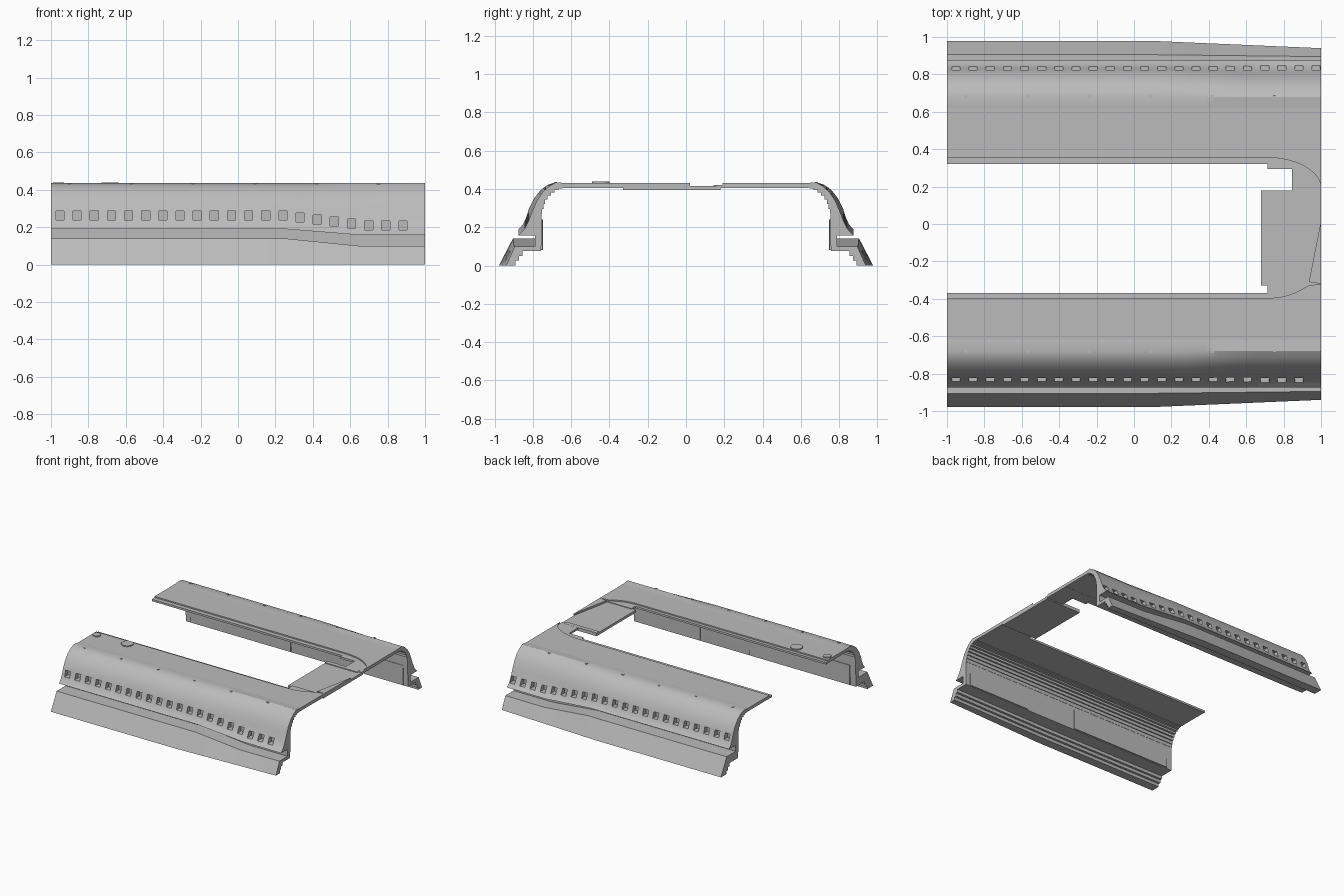
import bpy, bmesh, math

cube = bpy.data.objects.get("Cube")
if cube:
    bpy.data.objects.remove(cube, do_unlink=True)

grey = bpy.data.materials.new("plain grey")
grey.use_nodes = True
grey.diffuse_color = (0.5, 0.5, 0.5, 1)
grey.node_tree.nodes["Principled BSDF"].inputs["Base Color"].default_value = (0.5, 0.5, 0.5, 1)


def finish(name, bm):
    bmesh.ops.recalc_face_normals(bm, faces=bm.faces)
    mesh = bpy.data.meshes.new(name)
    bm.to_mesh(mesh)
    bm.free()
    mesh.materials.append(grey)
    obj = bpy.data.objects.new(name, mesh)
    bpy.context.collection.objects.link(obj)
    return obj


def loft(name, rings):
    """Skin a row of matching closed sections and cap both ends."""
    bm = bmesh.new()
    rows = [[bm.verts.new(p) for p in ring] for ring in rings]
    n = len(rows[0])
    for a, b in zip(rows, rows[1:]):
        for i in range(n):
            j = (i + 1) % n
            bm.faces.new((a[i], a[j], b[j], b[i]))
    bm.faces.new(rows[0])
    bm.faces.new(rows[-1])
    return finish(name, bm)


def slab(name, outline, low, high):
    return loft(name, [[(x, y, z) for x, y in outline] for z in (low, high)])


def add_box(bm, x0, x1, y0, y1, z0, z1):
    made = bmesh.ops.create_cube(bm, size=1)["verts"]
    for v in made:
        v.co = ((x0 + x1) / 2 + v.co.x * (x1 - x0),
                (y0 + y1) / 2 + v.co.y * (y1 - y0),
                (z0 + z1) / 2 + v.co.z * (z1 - z0))


def ramp(x, a, b):
    return min(1, max(0, (x - a) / (b - a)))


def lerp(a, b, t):
    return a + (b - a) * t


# Outer shell curve at the straight end and at the tapered end
STRAIGHT = [(.68, .435), (.72, .423), (.76, .395), (.795, .35),
            (.82, .30), (.836, .25), (.852, .215), (.875, .19)]
TAPERED = [(.68, .435), (.715, .415), (.75, .383), (.78, .338),
           (.803, .285), (.82, .24), (.845, .19), (.875, .158)]


def section(x):
    t, s = ramp(x, .25, .65), ramp(x, .12, 1)
    pts = [(.62, .43)]
    pts += [(lerp(a[0], b[0], t), lerp(a[1], b[1], t)) for a, b in zip(STRAIGHT, TAPERED)]
    roof, floor = pts[-1][1], lerp(.14, .10, t)
    # groove, then sloping skirt
    pts += [(.79, roof), (.79, floor), (lerp(.905, .895, s), floor),
            (lerp(.978, .94, s), 0)]
    # stepped inside of the skirt
    y = lerp(.905, .89, s)
    for z in (0, .025, .05):
        pts += [(y, z), (y, z + .025)]
        y -= .018
    pts += [(y, .08 - .005), (.757, .075)]
    # stepped inside of the shell
    steps = 9
    for i in range(steps):
        a, b = (math.pi / 2 * k / steps for k in (i, i + 1))
        y = .622 + .132 * math.cos(a)
        pts += [(y, .24 + .165 * math.sin(a)), (y, .24 + .165 * math.sin(b))]
    return pts


# Curved side walls with their window recesses
stations = [-1, .12, .25, .32, .38, .45, .52, .58, .65, 1]
for side, label in ((1, "back"), (-1, "front")):
    wall = loft(label + "_wall", [[(x, side * y, z) for y, z in section(x)] for x in stations])
    bm = bmesh.new()
    for i in range(22):
        x = -.952 + .0917 * i
        z = .262 - .052 * ramp(x, .25, .7)
        add_box(bm, x - .022, x + .022, side * .795, side * .95, z - .024, z + .024)
    cutter = finish("window_cutter", bm)
    cutter.hide_render = True
    mod = wall.modifiers.new("windows", "BOOLEAN")
    mod.object, mod.operation, mod.solver = cutter, "DIFFERENCE", "EXACT"
    bpy.ops.object.select_all(action="DESELECT")
    bpy.context.view_layer.objects.active = wall
    wall.select_set(True)
    bpy.ops.object.modifier_apply(modifier=mod.name)
    bpy.data.objects.remove(cutter, do_unlink=True)
    bpy.ops.object.shade_smooth_by_angle(angle=math.radians(25))

    # Inner lining panels
    bm = bmesh.new()
    for x0, x1, inner in ((-.95, -.05, .748), (.4, .96, .75)):
        add_box(bm, x0, x1, side * inner, side * .77, .08, .24)
    finish(label + "_lining", bm)

    # Small roof lugs along the edge
    bm = bmesh.new()
    for i in range(6):
        x = -.9 + .33 * i
        add_box(bm, x - .008, x + .008, side * .675, side * .69, .425, .437)
    finish(label + "_roof_lugs", bm)

# Upper roof decks with rounded inner corners
arc = [math.pi / 2 * i / 12 for i in range(13)]
back_edge = [(.71 + .29 * math.sin(a), .19 + .165 * math.cos(a)) for a in arc]
slab("back_deck", [(-1, .355)] + back_edge + [(1, .64), (-1, .64)], .405, .43)
front_edge = [(.73 + .2 * i / 8, -.395 + .065 * (i / 8) ** 2) for i in range(9)]
slab("front_deck", [(-1, -.395)] + front_edge + [(1, -.32), (1, -.64), (-1, -.64)], .405, .43)

# Lower lips beside the opening
slab("back_lip", [(-1, .32), (.715, .32), (.715, .295), (.845, .295), (.845, .16),
                  (1, .16), (1, .40), (-1, .40)], .404, .42)
slab("front_lip", [(-1, -.37), (.715, -.37), (.715, -.32), (1, -.32),
                   (1, -.45), (-1, -.45)], .404, .42)

# Cross platform with its rib and corner wedge
slab("cross_platform", [(.68, .18), (.68, -.33), (1, -.33), (1, .18)], .395, .415)
slab("platform_rib", [(.68, .145), (.97, .145), (.97, .18), (.68, .18)], .40, .421)
slab("corner_wedge", [(.935, -.31), (1, -.32), (1, .02)], .40, .43)

# Round roof caps
for name, x, r in (("small_roof_cap", -.96, .03), ("large_roof_cap", -.685, .045)):
    ring = [(x + r * math.cos(k * math.pi / 16), -.445 + r * math.sin(k * math.pi / 16))
            for k in range(32)]
    slab(name, ring, .42, .438)
